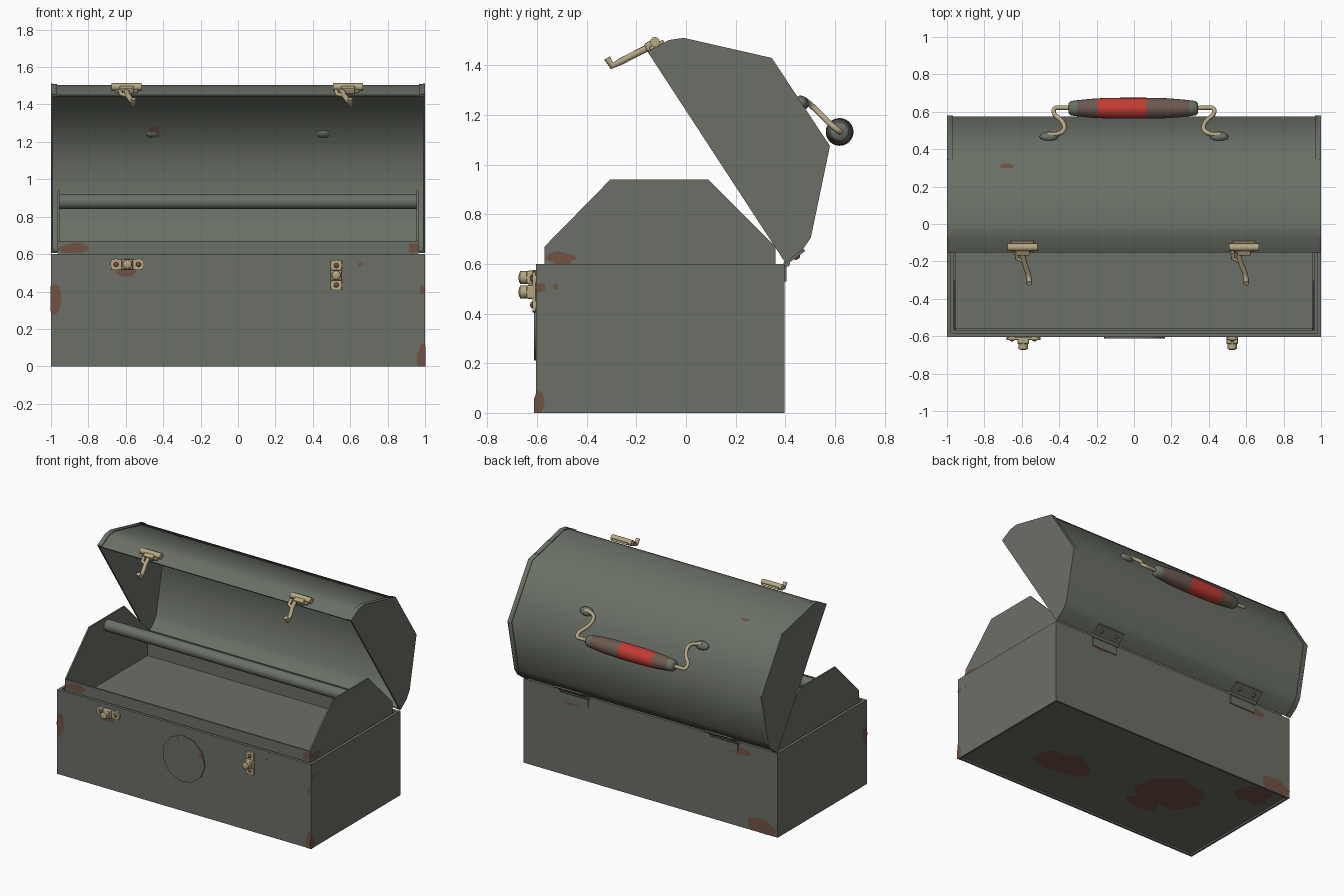
import bpy, bmesh, math, random
from mathutils import Vector, Matrix

if "Cube" in bpy.data.objects:
    bpy.data.objects.remove(bpy.data.objects["Cube"])


def mat(name, r, g, b):
    m = bpy.data.materials.new(name)
    m.diffuse_color = (r, g, b, 1)
    m.use_nodes = True
    m.node_tree.nodes["Principled BSDF"].inputs["Base Color"].default_value = m.diffuse_color
    return m


GREEN = mat("grey_green_paint", 0.145, 0.162, 0.133)
RUST = mat("rust", 0.16, 0.085, 0.058)
BRASS = mat("brass", 0.47, 0.39, 0.23)
RED = mat("red_paint", 0.55, 0.045, 0.035)
WORN = mat("worn_wood", 0.15, 0.10, 0.08)


def finish(bm, name, m, smooth=None):
    bmesh.ops.recalc_face_normals(bm, faces=bm.faces)
    me = bpy.data.meshes.new(name)
    bm.to_mesh(me)
    bm.free()
    ob = bpy.data.objects.new(name, me)
    bpy.context.collection.objects.link(ob)
    me.materials.append(m)
    if smooth:
        bpy.ops.object.select_all(action='DESELECT')
        ob.select_set(True)
        bpy.context.view_layer.objects.active = ob
        bpy.ops.object.shade_smooth_by_angle(angle=math.radians(smooth))
    return ob


def box(name, loc, size, m, rx=0, bevel=0):
    bm = bmesh.new()
    bmesh.ops.create_cube(bm, size=1, matrix=Matrix.Translation(loc) @ Matrix.Rotation(rx, 4, 'X')
                          @ Matrix.Diagonal((*size, 1)))
    if bevel:
        bmesh.ops.bevel(bm, geom=bm.edges[:], offset=bevel, segments=2, affect='EDGES', profile=0.5)
    return finish(bm, name, m)


def prism(name, profile, x0, x1, m, smooth=None):
    # extrude a (y, z) outline along x
    bm = bmesh.new()
    f = bm.faces.new([bm.verts.new((x0, y, z)) for y, z in profile])
    r = bmesh.ops.extrude_face_region(bm, geom=[f])
    bmesh.ops.translate(bm, verts=[v for v in r['geom'] if isinstance(v, bmesh.types.BMVert)],
                        vec=(x1 - x0, 0, 0))
    return finish(bm, name, m, smooth)


def cyl(name, loc, r1, r2, depth, axis, m, n=20, turn=0):
    rot = Matrix.Rotation(math.pi / 2, 4, 'Y' if axis == 'X' else 'X')
    bm = bmesh.new()
    bmesh.ops.create_cone(bm, cap_ends=True, segments=n, radius1=r1, radius2=r2, depth=depth,
                          matrix=Matrix.Translation(loc) @ rot @ Matrix.Rotation(turn, 4, 'Z'))
    return finish(bm, name, m, 40)


def dome(name, loc, size, m, rx=0):
    bm = bmesh.new()
    bmesh.ops.create_uvsphere(bm, u_segments=16, v_segments=10, radius=1,
                              matrix=Matrix.Translation(loc) @ Matrix.Rotation(rx, 4, 'X')
                              @ Matrix.Diagonal((*size, 1)))
    return finish(bm, name, m, 60)


def wire(name, pts, r, m, kind='POLY'):
    cu = bpy.data.curves.new(name, 'CURVE')
    cu.dimensions = '3D'
    cu.bevel_depth, cu.bevel_resolution, cu.use_fill_caps = r, 3, True
    sp = cu.splines.new(kind)
    sp.points.add(len(pts) - 1)
    for p, c in zip(sp.points, pts):
        p.co = (*c, 1)
    if kind == 'NURBS':
        sp.use_endpoint_u, sp.order_u, sp.resolution_u = True, 3, 5
    cu.materials.append(m)
    ob = bpy.data.objects.new(name, cu)
    bpy.context.collection.objects.link(ob)
    bpy.ops.object.select_all(action='DESELECT')
    ob.select_set(True)
    bpy.context.view_layer.objects.active = ob
    bpy.ops.object.convert(target='MESH')


random.seed(4)


def blob(c, u, v, ru, rv):
    # irregular flat rust stain spanned by directions u and v
    c, u, v = Vector(c), Vector(u), Vector(v)
    bm = bmesh.new()
    vs = []
    for i in range(14):
        a, k = i * math.tau / 14, random.uniform(0.72, 1.12)
        p = c + u * (ru * k * math.cos(a)) + v * (rv * k * math.sin(a))
        p.x = max(-1.002, min(1.002, p.x))
        p.y = max(-0.613, p.y)
        p.z = max(0, p.z)
        vs.append(bm.verts.new(p))
    f = bm.faces.new(vs)
    f.normal_update()
    me = bpy.data.meshes.new("rust_stain")
    bm.to_mesh(me)
    bm.free()
    me.materials.append(RUST)
    bpy.context.collection.objects.link(bpy.data.objects.new("rust_stain", me))


# Box body: open top, recessed underside
bm = bmesh.new()
bmesh.ops.create_cube(bm, size=1, matrix=Matrix.Translation((0, -0.104, 0.3)) @ Matrix.Diagonal((2, 1.002, 0.6, 1)))
bm.normal_update()
for sign, inset, depth in ((1, 0.03, 0.55), (-1, 0.02, 0.012)):
    f = [f for f in bm.faces if f.normal.z * sign > 0.9][0]
    bmesh.ops.inset_region(bm, faces=[f], thickness=inset)
    r = bmesh.ops.extrude_face_region(bm, geom=[f])
    bmesh.ops.translate(bm, verts=[v for v in r['geom'] if isinstance(v, bmesh.types.BMVert)], vec=(0, 0, -sign * depth))
    bmesh.ops.delete(bm, geom=[f], context='FACES_ONLY')
    bm.normal_update()
finish(bm, "box_body", GREEN)

# Lift-out tray with tall end plates and carrying rod
END = [(-0.57, 0.48), (-0.57, 0.67), (-0.305, 0.94), (0.09, 0.94), (0.36, 0.67), (0.36, 0.48)]
for s in (-1, 1):
    prism("tray_end", END, s * 0.955, s * 0.965, GREEN)
box("tray_front", (0, -0.564, 0.575), (1.91, 0.012, 0.19), GREEN)
box("tray_back", (0, 0.354, 0.575), (1.91, 0.012, 0.19), GREEN)
box("tray_floor", (0, -0.105, 0.485), (1.91, 0.91, 0.01), GREEN)
cyl("tray_rod", (0, -0.105, 0.88), 0.04, 0.04, 1.91, 'X', GREEN, 24)

# Open lid: barrel shell, end plates and folded flanges
LID = [(0.40, 0.605), (0.47, 0.657), (0.503, 0.706), (0.58, 1.075), (0.346, 1.43),
       (-0.01, 1.511), (-0.07, 1.502), (-0.155, 1.455)]
MID = Vector((0.1225, 1.03))


def scaled(k):
    return [tuple(MID + (Vector(p) - MID) * k) for p in LID]


prism("lid_barrel", scaled(0.988) + scaled(0.970)[::-1], -0.99, 0.99, GREEN, 60)
for s in (-1, 1):
    prism("lid_end", LID, s * 0.988, s, GREEN)
    prism("lid_flange", scaled(0.999) + scaled(0.98)[::-1], s * 0.968, s * 0.988, GREEN, 60)

# Hinges
for x in (-0.59, 0.59):
    cyl("hinge_pin", (x, 0.406, 0.602), 0.013, 0.013, 0.22, 'X', GREEN, 12)
    box("hinge_box_leaf", (x, 0.4, 0.565), (0.2, 0.008, 0.07), GREEN)
    box("hinge_lid_leaf", (x, 0.443, 0.631), (0.22, 0.085, 0.01), GREEN, math.atan2(0.052, 0.07))
    for dx in (-0.06, 0.06):
        dome("hinge_rivet", (x + dx, 0.448, 0.627), (0.014, 0.014, 0.008), RUST, 0.64)

# Carrying handle: turned grip, wire bails and mounts
GRIP = [(-0.345, 0.001), (-0.345, 0.028), (-0.335, 0.038), (-0.30, 0.043), (-0.25, 0.048), (-0.19, 0.053),
        (-0.07, 0.056), (0.07, 0.056), (0.19, 0.053), (0.25, 0.048), (0.30, 0.043), (0.335, 0.038),
        (0.345, 0.028), (0.345, 0.001)]
bm = bmesh.new()
rings = [[bm.verts.new((x - 0.004, 0.619 + r * math.cos(i * math.tau / 24), 1.132 + r * math.sin(i * math.tau / 24)))
          for i in range(24)] for x, r in GRIP]
for a, b in zip(rings, rings[1:]):
    for i in range(24):
        bm.faces.new((a[i], a[i - 1], b[i - 1], b[i]))
grip = finish(bm, "handle_grip", WORN, 50)
grip.data.materials.append(RED)
grip.data.materials.append(GREEN)
for p in grip.data.polygons:
    x = p.center.x
    p.material_index = 2 if abs(x) > 0.30 else 1 if -0.195 < x < 0.07 else 0
for s in (-1, 1):
    wire("handle_bail", [(s * x, y, z) for x, y, z in (
        (0.46, 0.476, 1.262), (0.40, 0.478, 1.26), (0.365, 0.51, 1.235), (0.385, 0.555, 1.19),
        (0.43, 0.585, 1.16), (0.43, 0.622, 1.132), (0.38, 0.622, 1.132), (0.32, 0.619, 1.132))], 0.012, BRASS, 'NURBS')
    dome("handle_mount", (s * 0.455, 0.468, 1.25), (0.05, 0.03, 0.024), GREEN, math.atan2(-0.36, 0.234))

# Latch hooks on the lid edge
tilt = math.atan2(0.468, 0.883)
for x, x0, x1 in ((-0.595, -0.6, -0.56), (0.588, 0.555, 0.6)):
    box("latch_plate", (x, -0.118, 1.482), (0.12, 0.065, 0.014), BRASS, tilt, 0.004)
    cyl("latch_pivot", (x, -0.125, 1.494), 0.02, 0.02, 0.16, 'X', BRASS)
    box("latch_lever", (x, -0.14, 1.482), (0.075, 0.05, 0.035), BRASS, tilt, 0.006)
    wire("latch_hook", [(x0, -0.14, 1.478), (x0 + 0.012, -0.2, 1.448), (x1 - 0.008, -0.26, 1.417),
                        (x1, -0.298, 1.398), (x1, -0.318, 1.43)], 0.014, BRASS)
    wire("latch_side_arm", [(x0 - 0.03, -0.15, 1.475), (x0 - 0.025, -0.185, 1.455), (x0 + 0.01, -0.2, 1.448)],
         0.011, BRASS)

# Front catches: rounded plates with knobs
for x, z, dx, dz, low in ((-0.592, 0.545, 0.06, 0, 0), (0.525, 0.487, 0, 0.052, 1)):
    box("catch_plate", (x, -0.612, z), (0.06 + 2 * dx * (dx > 0) - 0.01 * (dx > 0), 0.014, 0.055 + 2 * dz), BRASS, 0, 0.004)
    for s in (-1, 1):
        cyl("catch_lug", (x + s * dx, -0.612, z + s * dz), 0.031, 0.031, 0.014, 'Y', BRASS)
        dome("catch_rivet", (x + s * dx, -0.62, z + s * dz), (0.013, 0.008, 0.013), RUST)
    box("catch_base", (x, -0.625, z), (0.062, 0.035, 0.056), BRASS, 0, 0.008)
    cyl("catch_knob", (x, -0.653, z), 0.026, 0.026, 0.03, 'Y', BRASS)
    dome("catch_knob_cap", (x, -0.664, z), (0.025, 0.011, 0.025), BRASS)

# Round front plate
cyl("front_disc", (0, -0.607, 0.375), 0.166, 0.166, 0.012, 'Y', GREEN, 11, 0.1)

# Rust stains
X, Y, Z = (1, 0, 0), (0, 1, 0), (0, 0, 1)
for x, z, a, b in ((-0.98, 0.36, 0.045, 0.1), (0.985, 0.05, 0.03, 0.07), (0.985, 0.41, 0.015, 0.025),
                   (-0.6, 0.505, 0.06, 0.028), (0.655, 0.545, 0.015, 0.012)):
    blob((x, -0.6075, z), X, Z, a, b)
for a in (25, 62, 112, 150, 350):
    a = math.radians(a)
    blob((0.142 * math.cos(a), -0.6145, 0.375 + 0.142 * math.sin(a)), X, Z, 0.022, 0.022)
for x, a in ((-0.88, 0.08), (0.94, 0.03)):
    blob((x, -0.5725, 0.632), X, Z, a, 0.03)
blob((0.9675, -0.505, 0.622), Y, Z, 0.06, 0.032)
for s, y, z, a, b in ((1, -0.595, 0.03, 0.025, 0.06), (1, -0.585, 0.505, 0.022, 0.02), (1, -0.525, 0.51, 0.012, 0.012),
                      (-1, -0.58, 0.36, 0.03, 0.07)):
    blob((s * 1.002, y, z), Y, (0, 0, s), a, b)
for x, z, a, b in ((-0.87, 0.05, 0.13, 0.055), (-0.7, 0.54, 0.09, 0.03), (0.62, 0.53, 0.07, 0.025)):
    blob((x, 0.3995, z), (-1, 0, 0), Z, a, b)
for x, y, a, b in ((0.44, -0.23, 0.22, 0.14), (-0.37, -0.07, 0.24, 0.2), (-0.3, -0.27, 0.12, 0.1), (-0.8, 0.26, 0.15, 0.1)):
    blob((x, y, 0.009), X, (0, -1, 0), a, b)
blob((-0.68, 0.31, 1.436), X, (0, 0.975, -0.22), 0.045, 0.014)
blob((-0.45, 0.437, 1.26), X, (0, -0.545, 0.837), 0.03, 0.045)
